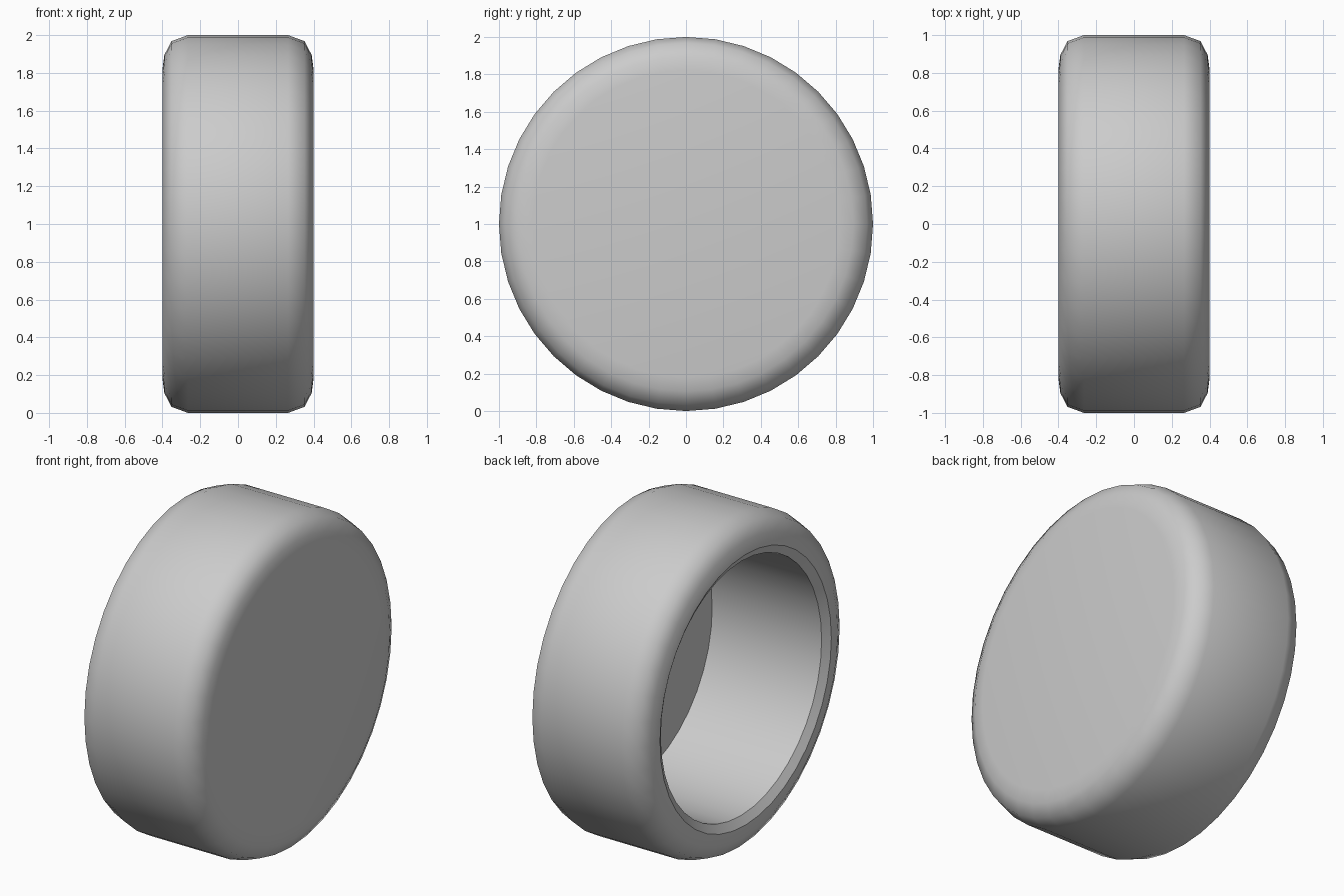
import bpy, bmesh
from math import sin, cos, pi

if "Cube" in bpy.data.objects:
    bpy.data.objects.remove(bpy.data.objects["Cube"])

SIDES = 40

# Half profile (x, radius): closed right cap, rounded shoulders, tread,
# then the chamfered rim and the hollow on the left
profile = [(0.40, 0.82), (0.39, 0.895), (0.352, 0.968), (0.265, 1.0),
           (-0.265, 1.0), (-0.352, 0.968), (-0.39, 0.895), (-0.40, 0.82),
           (-0.37, 0.77), (0.36, 0.765)]
sharp_rings = {7, 8, 9}

bm = bmesh.new()
rings = []
for x, r in profile:
    rings.append([bm.verts.new((x, r * sin(2 * pi * i / SIDES),
                                1 + r * cos(2 * pi * i / SIDES)))
                  for i in range(SIDES)])

# Walls between neighbouring rings
for a, b in zip(rings, rings[1:]):
    for i in range(SIDES):
        j = (i + 1) % SIDES
        bm.faces.new((a[i], a[j], b[j], b[i]))

# Outer cap and hollow floor
bm.faces.new(rings[0])
bm.faces.new(rings[-1])
bmesh.ops.recalc_face_normals(bm, faces=bm.faces[:])

# Smooth shading with crisp rim edges
for f in bm.faces:
    f.smooth = True
for k in sharp_rings:
    for i in range(SIDES):
        e = bm.edges.get((rings[k][i], rings[k][(i + 1) % SIDES]))
        e.smooth = False

mesh = bpy.data.meshes.new("hollow_wheel")
bm.to_mesh(mesh)
bm.free()
wheel = bpy.data.objects.new("hollow_wheel", mesh)
bpy.context.collection.objects.link(wheel)
